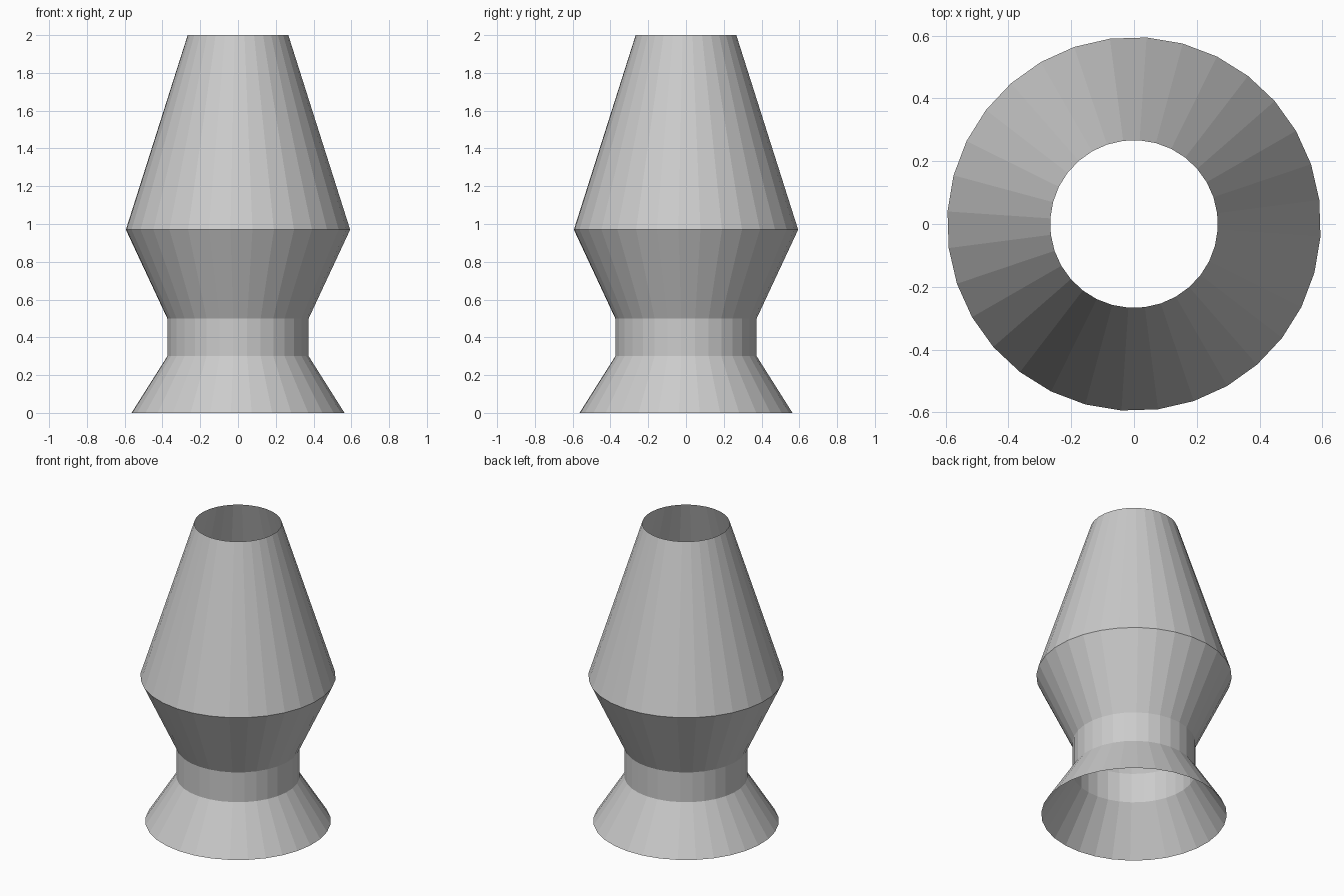
import bpy, bmesh
from math import radians
from mathutils import Matrix, Vector

if "Cube" in bpy.data.objects:
    bpy.data.objects.remove(bpy.data.objects["Cube"])

SIDES = 32
PHASE = radians(-3.85)


def lathe(name, profile):
    """Spin an open (radius, height) profile into a flat-faced, open shell."""
    bm = bmesh.new()
    turn = Matrix.Rotation(PHASE, 3, 'Z')
    verts = [bm.verts.new(turn @ Vector((r, 0, z))) for r, z in profile]
    edges = [bm.edges.new(pair) for pair in zip(verts, verts[1:])]
    bmesh.ops.spin(bm, geom=verts + edges, cent=(0, 0, 0), axis=(0, 0, 1),
                   angle=radians(360), steps=SIDES, use_merge=True)
    bmesh.ops.remove_doubles(bm, verts=bm.verts, dist=1e-4)
    bmesh.ops.recalc_face_normals(bm, faces=bm.faces)
    # Make sure the shell faces outward
    bm.normal_update()
    if sum(f.normal.xy.dot(f.calc_center_median().xy) for f in bm.faces) < 0:
        bmesh.ops.reverse_faces(bm, faces=bm.faces)
    mesh = bpy.data.meshes.new(name)
    bm.to_mesh(mesh)
    bm.free()
    obj = bpy.data.objects.new(name, mesh)
    bpy.context.collection.objects.link(obj)
    return obj


# Flared foot, straight neck, widening bowl and tapered top in one open shell
lathe("turned_shell", [(0.565, 0), (0.375, 0.3), (0.375, 0.5),
                       (0.595, 0.97), (0.267, 2.0)])
